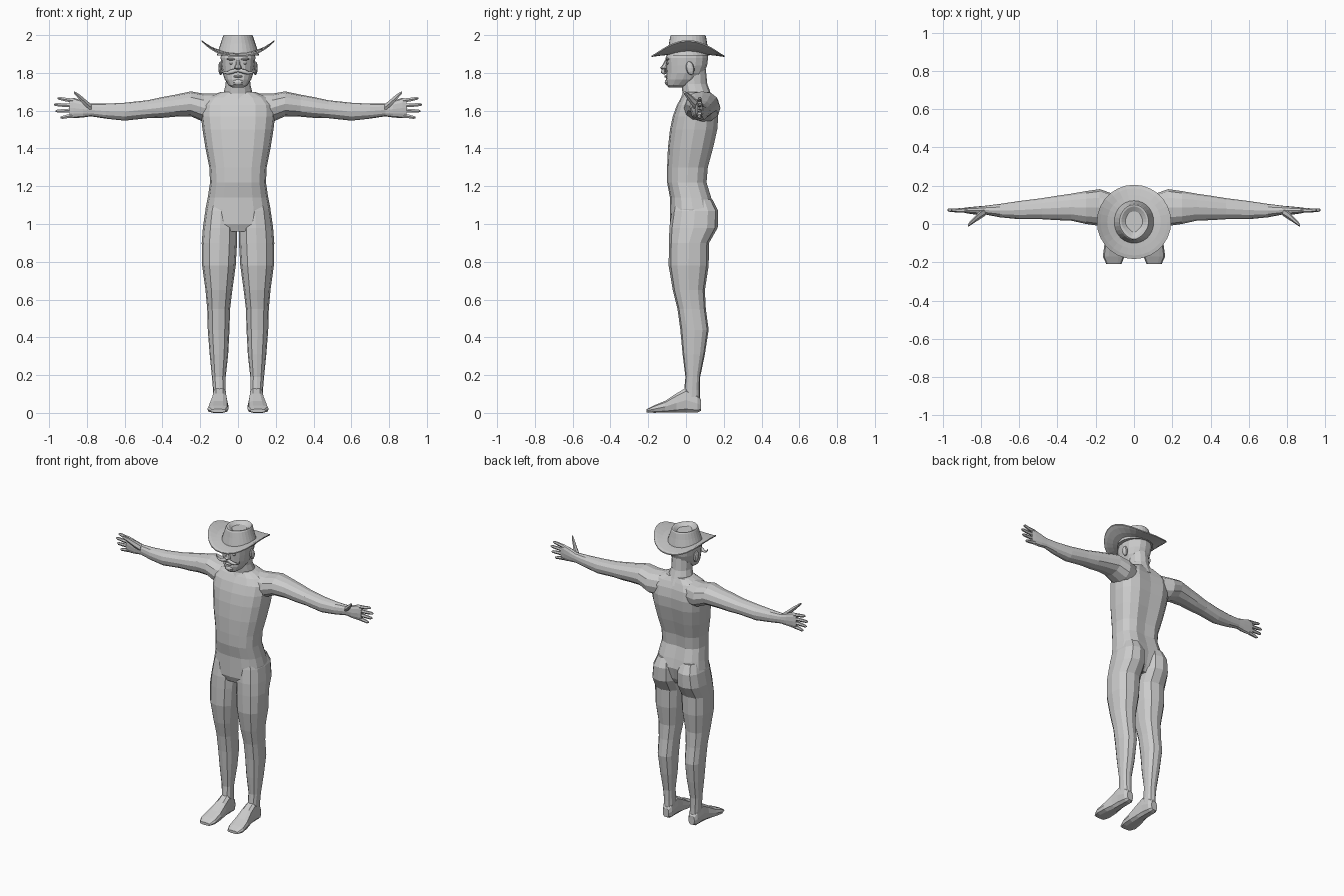
import bpy, bmesh
from math import sin, cos, pi
from mathutils import Matrix, Vector


def finish(name, bm, mirror=False):
    bmesh.ops.recalc_face_normals(bm, faces=bm.faces[:])
    me = bpy.data.meshes.new(name)
    bm.to_mesh(me)
    bm.free()
    ob = bpy.data.objects.new(name, me)
    bpy.context.collection.objects.link(ob)
    if mirror:
        ob.modifiers.new("Mirror", "MIRROR").use_mirror_merge = False
    return ob


def skin(bm, rings, cap=True):
    n = len(rings[0])
    for a, b in zip(rings, rings[1:]):
        for i in range(n):
            bm.faces.new((a[i], a[(i + 1) % n], b[(i + 1) % n], b[i]))
    if cap:
        bm.faces.new(rings[0])
        bm.faces.new(rings[-1])


def loft(name, axis, rows, sides=12, p=2.4, mirror=False, groove=0):
    """Rows are (position on axis, min/max on each of the other two axes)."""
    bm = bmesh.new()
    rings = []
    for t, a0, a1, b0, b1 in rows:
        ring = []
        for i in range(sides):
            c, s = cos(2 * pi * i / sides), sin(2 * pi * i / sides)
            u = abs(c) ** (2 / p) * (1 if c > 0 else -1)
            v = abs(s) ** (2 / p) * (1 if s > 0 else -1)
            a = (a0 + a1) / 2 + u * (a1 - a0) / 2
            b = (b0 + b1) / 2 + v * (b1 - b0) / 2
            if groove and abs(c) < 0.01 and s > 0:
                b -= groove
            co = {"x": (t, a, b), "y": (a, t, b), "z": (a, b, t)}[axis]
            ring.append(bm.verts.new(co))
        rings.append(ring)
    skin(bm, rings)
    return finish(name, bm, mirror)


def sym(rows):
    return [(z, -w, w, y0, y1) for z, w, y0, y1 in rows]


def blob(name, loc, scale, mirror=False, rot=0):
    bm = bmesh.new()
    m = Matrix.Translation(loc) @ Matrix.Rotation(rot, 4, "X") @ Matrix.Diagonal((*scale, 1))
    bmesh.ops.create_uvsphere(bm, u_segments=10, v_segments=6, radius=1, matrix=m)
    return finish(name, bm, mirror)


# Torso with spine groove
loft("torso", "z", sym([
    (0.96, .09, -.07, .11), (1.0, .16, -.085, .135), (1.08, .172, -.085, .155),
    (1.14, .16, -.085, .14), (1.22, .148, -.1, .115), (1.3, .152, -.1, .122),
    (1.4, .172, -.096, .15), (1.5, .188, -.085, .173), (1.57, .196, -.07, .178),
    (1.63, .195, -.048, .168), (1.67, .16, -.025, .15), (1.70, .09, -.005, .13)]),
    sides=16, p=2.6, groove=.014)

# Legs and buttocks
loft("leg", "z", [
    (1.13, .03, .15, -.06, .14), (1.07, .008, .173, -.075, .17), (.98, .004, .186, -.088, .168),
    (.9, .005, .192, -.09, .122), (.78, .012, .19, -.092, .12), (.65, .03, .172, -.07, .1),
    (.55, .042, .163, -.045, .105), (.44, .045, .16, -.03, .12), (.31, .052, .15, -.018, .1),
    (.19, .065, .138, -.003, .075), (.12, .065, .132, -.01, .074), (.05, .062, .13, -.02, .076)],
    mirror=True)

# Feet
loft("foot", "y", [
    (.08, .075, .12, .01, .07), (.06, .062, .132, 0, .1), (.0, .06, .135, 0, .135),
    (-.05, .056, .14, 0, .105), (-.11, .05, .155, 0, .065), (-.17, .05, .163, 0, .04),
    (-.208, .065, .145, .002, .02)], sides=10, p=3, mirror=True)

# Arms and palms
loft("arm", "x", [
    (.07, -.005, .145, 1.52, 1.69), (.18, -.01, .182, 1.54, 1.69), (.25, .0, .172, 1.57, 1.702),
    (.33, .018, .158, 1.568, 1.685), (.4, .02, .148, 1.562, 1.672), (.48, .025, .135, 1.56, 1.655),
    (.6, .025, .12, 1.547, 1.642), (.7, .035, .105, 1.558, 1.637), (.78, .05, .095, 1.57, 1.638),
    (.82, .048, .092, 1.564, 1.652), (.87, .055, .087, 1.56, 1.668), (.892, .06, .084, 1.565, 1.664)],
    p=2.2, mirror=True)

# Fingers spread in the hand plane
for label, z0, z1, tip in (("little", 1.574, 1.564, .94), ("ring", 1.601, 1.598, .966),
                           ("middle", 1.627, 1.632, .974), ("index", 1.653, 1.665, .955)):
    mid = (.875 + tip) / 2
    loft(label + "_finger", "x", [
        (.87, .06, .084, z0 - .012, z0 + .012),
        (mid, .06, .082, (z0 + z1) / 2 - .011, (z0 + z1) / 2 + .011),
        (tip - .01, .064, .082, z1 - .009, z1 + .009),
        (tip, .068, .079, z1 - .004, z1 + .004)], sides=6, p=2, mirror=True)
loft("thumb", "x", [
    (.775, .045, .085, 1.595, 1.635), (.805, .025, .07, 1.618, 1.66), (.835, .006, .035, 1.65, 1.685),
    (.858, -.01, .012, 1.678, 1.7), (.868, -.014, -.002, 1.69, 1.702)], sides=6, p=2, mirror=True)

# Neck and head
loft("neck", "z", sym([
    (1.65, .11, -.035, .15), (1.69, .078, -.018, .132), (1.74, .065, -.025, .113),
    (1.82, .064, -.02, .105)]), p=2)
loft("head", "z", sym([
    (1.722, .03, -.09, -.02), (1.735, .05, -.102, .02), (1.765, .07, -.106, .07),
    (1.8, .082, -.103, .095), (1.84, .088, -.106, .112), (1.88, .092, -.108, .117),
    (1.93, .086, -.09, .112)]), sides=16, p=2.3)

# Face details
loft("nose", "z", sym([
    (1.868, .009, -.112, -.09), (1.845, .012, -.122, -.09), (1.826, .02, -.138, -.09),
    (1.816, .013, -.124, -.09)]), sides=8, p=2)
blob("ear", (.092, .022, 1.825), (.013, .022, .037), True, .2)
blob("eye", (.034, -.094, 1.852), (.014, .011, .009), True)
blob("brow", (.036, -.098, 1.873), (.026, .012, .007), True)
blob("lower_lip", (0, -.105, 1.781), (.026, .01, .007))
blob("chin", (0, -.095, 1.75), (.03, .018, .018))

# Handlebar moustache
half = [(.015, -.119, 1.812, 1), (.035, -.121, 1.806, 1.1), (.055, -.114, 1.8, .8),
        (.075, -.108, 1.803, .55), (.088, -.107, 1.815, .35), (.088, -.109, 1.826, .12)]
path = [(-x, y, z, r) for x, y, z, r in half[::-1]] + [(0, -.117, 1.812, .7)] + half
cu = bpy.data.curves.new("moustache", "CURVE")
cu.dimensions, cu.bevel_depth, cu.bevel_resolution, cu.use_fill_caps = "3D", .011, 1, True
sp = cu.splines.new("POLY")
sp.points.add(len(path) - 1)
for pt, (x, y, z, r) in zip(sp.points, path):
    pt.co, pt.radius = (x, y, z, 1), r
bpy.context.collection.objects.link(bpy.data.objects.new("moustache", cu))


# Hat: upturned brim plus pinched crown, rings are (rx, ry, z)
def ring_verts(bm, rx, ry, z, brim=False, pinch=0, n=28):
    out = []
    for i in range(n):
        a = 2 * pi * i / n
        x, y = rx * sin(a), ry * cos(a)
        if pinch and y < 0:
            x *= 1 - pinch * (-y / ry) ** 2
        h = z
        if brim:
            h += .068 * abs(x / .195) ** 2.6 - .016 * (y / .195) ** 2
        out.append(bm.verts.new((x, y + .011, h)))
    return out


bm = bmesh.new()
skin(bm, [ring_verts(bm, r, r, z, True) for r, z in (
    (.09, 1.9), (.14, 1.9), (.175, 1.9), (.194, 1.9), (.194, 1.907),
    (.175, 1.909), (.14, 1.909), (.09, 1.909))], cap=False)
finish("hat_brim", bm)
bm = bmesh.new()
skin(bm, [ring_verts(bm, rx, ry, z, pinch=p) for rx, ry, z, p in (
    (.112, .113, 1.893, 0), (.106, .109, 1.915, 0), (.092, .101, 1.955, 0), (.08, .095, 1.992, .1),
    (.076, .09, 2.0, .2), (.066, .08, 1.998, .5), (.045, .055, 1.982, .5))])
finish("hat_crown", bm)
